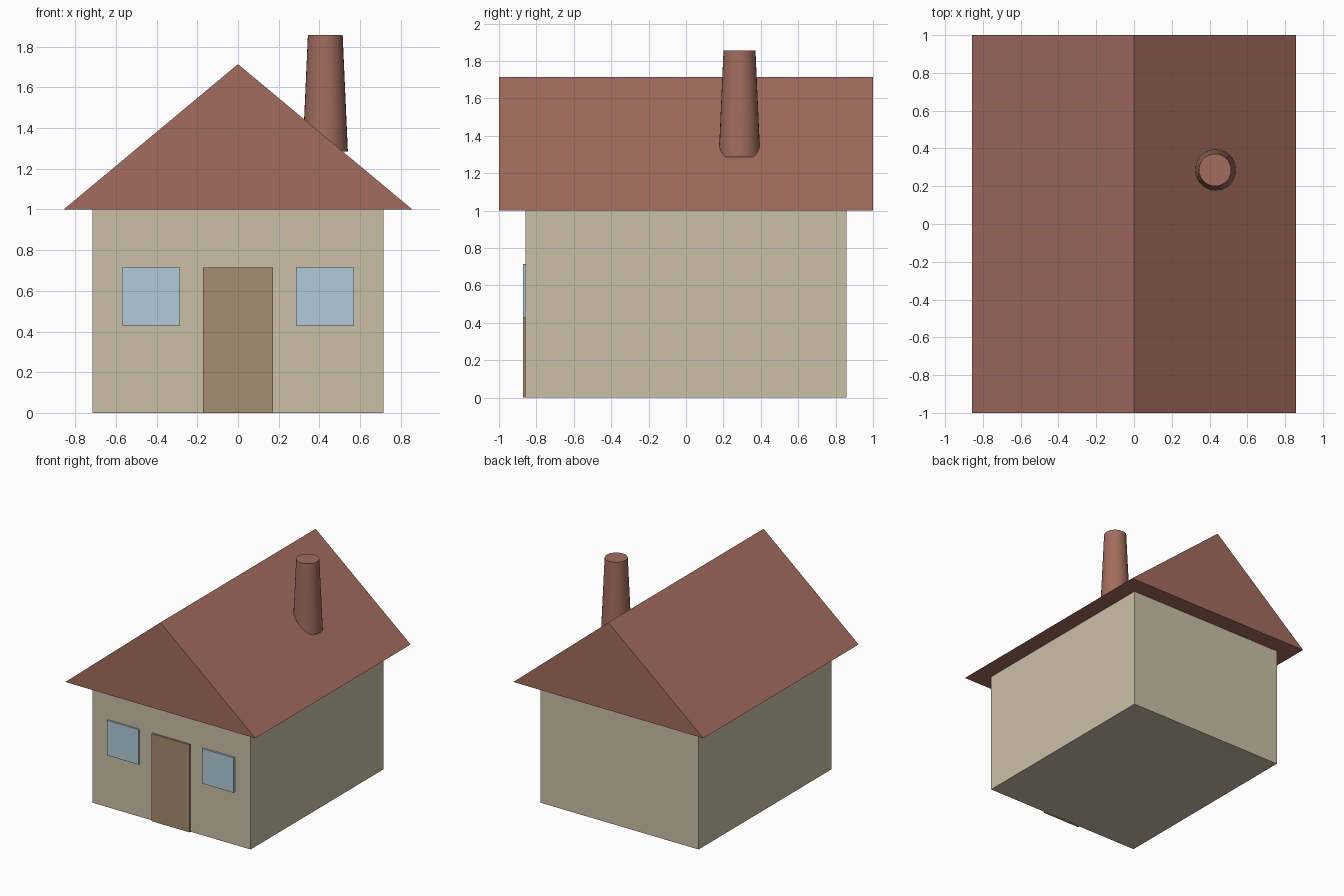
import bpy, bmesh
from math import radians

if "Cube" in bpy.data.objects:
    bpy.data.objects.remove(bpy.data.objects["Cube"])


def material(name, rgb):
    mat = bpy.data.materials.new(name)
    mat.diffuse_color = (*rgb, 1)
    mat.use_nodes = True
    mat.node_tree.nodes["Principled BSDF"].inputs["Base Color"].default_value = mat.diffuse_color
    return mat


plaster = material("plaster", (0.60, 0.53, 0.39))
tile = material("tile", (0.36, 0.15, 0.11))
wood = material("wood", (0.38, 0.27, 0.16))
glass = material("glass", (0.44, 0.60, 0.70))


def box(name, x, y, z, mat):
    """Box from (min, max) ranges."""
    ranges = (x, y, z)
    bpy.ops.mesh.primitive_cube_add(size=1, location=[(a + b) / 2 for a, b in ranges])
    ob = bpy.context.object
    ob.name = name
    ob.scale = [b - a for a, b in ranges]
    bpy.ops.object.transform_apply(location=False, rotation=False, scale=True)
    ob.data.materials.append(mat)
    return ob


# Walls
box("walls", (-0.714, 0.714), (-0.857, 0.857), (0, 1), plaster)

# Door and the pair of windows, slightly proud of the front wall
front = (-0.871, -0.843)
box("door", (-0.171, 0.171), front, (0, 0.714), wood)
for side, x in (("left", (-0.571, -0.286)), ("right", (0.286, 0.571))):
    box("window_" + side, x, front, (0.429, 0.714), glass)

# Gable roof: triangle profile extruded from front to back
bm = bmesh.new()
gable = bm.faces.new([bm.verts.new(p) for p in
                      ((-0.857, -1, 1), (0.857, -1, 1), (0, -1, 1.714))])
ext = bmesh.ops.extrude_face_region(bm, geom=[gable], use_keep_orig=True)
bmesh.ops.translate(bm, vec=(0, 2, 0),
                    verts=[v for v in ext["geom"] if isinstance(v, bmesh.types.BMVert)])
bmesh.ops.recalc_face_normals(bm, faces=bm.faces)
mesh = bpy.data.meshes.new("roof")
bm.to_mesh(mesh)
bm.free()
mesh.materials.append(tile)
bpy.context.collection.objects.link(bpy.data.objects.new("roof", mesh))

# Tapered round chimney on the right slope
bpy.ops.mesh.primitive_cone_add(vertices=32, radius1=0.111, radius2=0.0855,
                                depth=0.571, location=(0.429, 0.286, 1.5715))
chimney = bpy.context.object
chimney.name = "chimney"
chimney.data.materials.append(tile)
bpy.ops.object.shade_smooth_by_angle(angle=radians(30))
